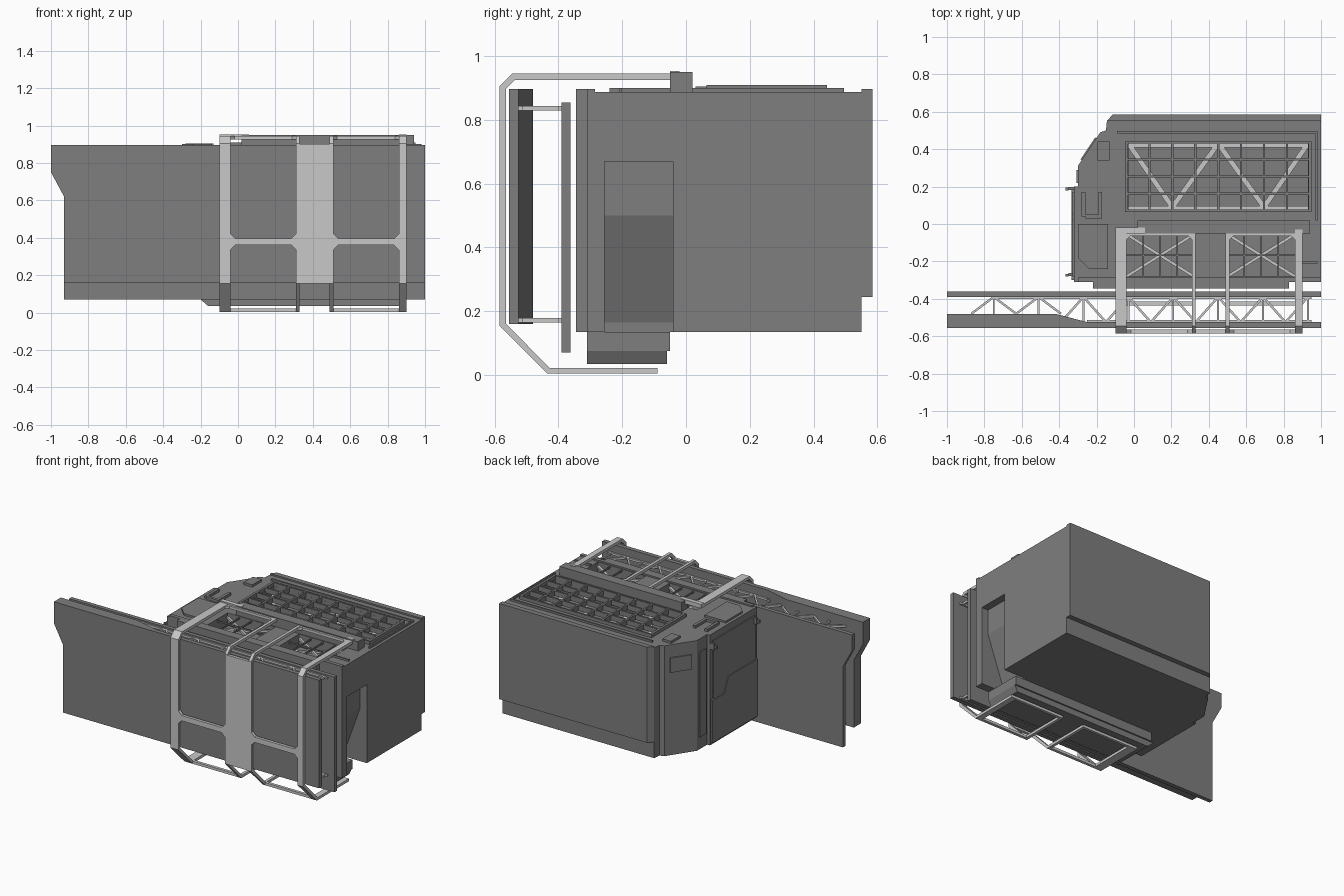
import bpy, bmesh
from mathutils import Vector

cube = bpy.data.objects.get("Cube")
if cube:
    bpy.data.objects.remove(cube)


def material(name, v):
    m = bpy.data.materials.new(name)
    m.use_nodes = True
    m.diffuse_color = (v, v, v, 1)
    m.node_tree.nodes["Principled BSDF"].inputs["Base Color"].default_value = (v, v, v, 1)
    return m


DARK = material("dark grey", 0.21)
LIGHT = material("light grey", 0.58)


def prism(name, pts, axis, lo, hi, mat=DARK):
    """Extrude a 2D outline along an axis (outline uses the other two axes in order)."""
    k = "xyz".index(axis)

    def place(p, t):
        c = list(p)
        c.insert(k, t)
        return c
    bm = bmesh.new()
    a = [bm.verts.new(place(p, lo)) for p in pts]
    b = [bm.verts.new(place(p, hi)) for p in pts]
    bm.faces.new(a)
    bm.faces.new(b)
    for i in range(len(pts)):
        j = (i + 1) % len(pts)
        bm.faces.new((a[i], a[j], b[j], b[i]))
    bmesh.ops.recalc_face_normals(bm, faces=bm.faces)
    me = bpy.data.meshes.new(name)
    bm.to_mesh(me)
    bm.free()
    me.materials.append(mat)
    ob = bpy.data.objects.new(name, me)
    bpy.context.collection.objects.link(ob)
    return ob


def box(name, x, y, z, mat=DARK):
    pts = [(x[0], y[0]), (x[1], y[0]), (x[1], y[1]), (x[0], y[1])]
    return prism(name, pts, "z", z[0], z[1], mat)


def strut(name, p, q, w, z, mat=LIGHT):
    """Flat horizontal bar between two points."""
    p, q = Vector(p), Vector(q)
    n = (q - p).orthogonal().normalized() * w / 2
    return prism(name, [p + n, q + n, q - n, p - n], "z", z[0], z[1], mat)


def cut(ob, cutter):
    cutter.hide_render = True
    cutter.hide_set(True)
    m = ob.modifiers.new("cut", "BOOLEAN")
    m.operation = "DIFFERENCE"
    m.solver = "EXACT"
    m.object = cutter


# Main housing with a stepped back and a chamfered cab end
outline = [(1, -.31), (1, .585), (-.115, .585), (-.145, .55), (-.15, .5), (-.18, .49),
           (-.3, .31), (-.3, .2), (-.32, .2), (-.32, -.31)]
body = prism("housing", outline, "z", .135, .887)
cut(body, box("back_step_cutter", (-1, 1.2), (.55, .7), (.1, .245)))
alcove = [(1.1, .1), (.83, .1), (.83, .165), (.95, .5), (.95, .67), (1.1, .67)]
cut(body, prism("side_alcove_cutter", alcove, "y", -.255, -.04))
cut(body, box("grille_pit_cutter", (-.03, .93), (.075, .43), (.8, 1)))
for i, x in enumerate(((-.04, .32), (.5, .86))):
    cut(body, box(f"hatch_pit_cutter_{i}", x, (-.28, -.055), (.8, 1)))

box("front_wall", (-.22, .83), (-.345, -.31), (.135, .897))
box("front_rim", (-.3, 1), (-.31, -.285), (.88, .897))
prism("back_rim", [(1, .55), (1, .585), (-.115, .585), (-.145, .55)], "z", .88, .897)
box("back_rail", (-.09, .98), (.484, .496), (.88, .9))
box("right_rail", (.97, .98), (.02, .49), (.88, .9))
box("front_rail", (.86, .98), (-.21, -.2), (.88, .9))
box("top_beam", (.02, .94), (-.05, .02), (.88, .95))
box("belly_box", (-.18, .9), (-.31, -.05), (.075, .135))
prism("belly_tray", [(-.2, .07), (-.16, .035), (.88, .035), (.9, .075), (-.2, .075)], "y", -.31, -.06)

# Cab details: door, skirt, window, grab slot, hinges and roof pieces
box("cab_door", (-.328, -.32), (-.28, .17), (.42, .84))
prism("cab_skirt", [(-.3, .15), (.19, .15), (.19, .44), (.06, .44), (.02, .54), (-.3, .54)],
      "x", -.334, -.32)
box("cab_slot", (-.307, -.3), (.22, .29), (.22, .8))
across, out = Vector((-.12, -.18)).normalized(), Vector((-.18, .12)).normalized()
mid = Vector((-.24, .4))
corners = [mid + across * s + out * t for s, t in ((-.07, 0), (.07, 0), (.07, .008), (-.07, .008))]
prism("cab_window", corners, "z", .7, .8)
for i, y in enumerate((.19, -.27)):
    box(f"cab_hinge_{i}", (-.35, -.31), (y - .008, y + .008), (.79, .83))
    box(f"cab_knob_{i}", (-.365, -.35), (y - .012, y + .004), (.8, .82))
prism("cab_hatch", [(-.3, 0), (-.14, 0), (-.14, -.24), (-.24, -.24), (-.3, -.18)], "z", .88, .9)
box("cab_vent", (-.195, -.13), (.34, .44), (.88, .903))
for i, (x, y) in enumerate((((-.19, -.17), (.04, .17)), ((-.26, -.17), (.03, .05)),
                            ((-.28, -.26), (.04, .17)))):
    box(f"cab_bracket_{i}", x, y, (.88, .905))

# Large grille with light bracing beneath it
for i in range(9):
    x = -.04 + i * .1225
    w = .008 if i in (0, 8) else .006
    box(f"grille_bar_{i}", (x - w, x + w), (.065, .44), (.875, .91))
for i in range(5):
    y = .071 + i * .0913
    box(f"grille_row_{i}", (-.045, .945), (y - .006, y + .006), (.875, .91))
brace = [(-.03, .43), (.205, .09), (.45, .43), (.695, .09), (.93, .43)]
for i in range(4):
    strut(f"grille_brace_{i}", brace[i], brace[i + 1], .028, (.83, .85))
for i, y in enumerate((.085, .42)):
    box(f"grille_chord_{i}", (-.03, .93), (y - .011, y + .011), (.83, .85), LIGHT)

# Two square hatches with crossed lattices
for i, x in enumerate((-.04, .5)):
    a, b, c, d = x, x + .36, -.28, -.055
    m, n = (a + b) / 2, (c + d) / 2
    strut(f"lattice_diagonal_a_{i}", (a, c), (b, d), .016, (.85, .865))
    strut(f"lattice_diagonal_b_{i}", (a, d), (b, c), .016, (.85, .865))
    strut(f"lattice_mid_x_{i}", (a, n), (b, n), .008, (.87, .88), DARK)
    for j in (-.09, 0, .09):
        strut(f"lattice_mid_y_{i}_{j}", (m + j, c), (m + j, d), .008, (.87, .88), DARK)


# Outer and inner slabs with a notched free end
def notched(x1, z0, z1):
    return [(-1, z1), (-1, .75), (-.93, .62), (-.93, z0), (x1, z0), (x1, z1)]


prism("outer_slab", notched(1, .16, .897), "y", -.555, -.525)
prism("outer_slab_thick_end", notched(-.42, .16, .897), "y", -.525, -.48)
prism("outer_slab_taper", [(-.42, -.48), (-.25, -.525), (-.42, -.525)], "z", .16, .897)
prism("inner_slab", notched(1, .07, .855), "y", -.39, -.362)

# Zigzag trusses joining the slabs
for z in (.165, .83):
    for i in range(15):
        x = -.87 + i * .12
        near = -.48 if x < -.4 else -.525
        ends = ((x, -.39), (x + .12, near)) if i % 2 else ((x, near), (x + .12, -.39))
        strut(f"truss_web_{z}_{i}", *ends, .012, (z, z + .014))
        if i % 2 == 0:
            strut(f"truss_post_{z}_{i}", (x + .12, -.39), (x + .12, near), .01, (z, z + .014))
    box(f"truss_back_chord_{z}", (-.75, .95), (-.4, -.389), (z, z + .014), LIGHT)
    box(f"truss_front_chord_{z}", (-.25, .95), (-.526, -.513), (z, z + .014), LIGHT)

# Light bent frame wrapped around the front
hoop = [(-.05, .945), (-.545, .945), (-.585, .905), (-.585, .155), (-.435, .004), (-.09, .004),
        (-.09, .022), (-.428, .022), (-.565, .162), (-.565, .897), (-.537, .925), (-.05, .925)]
for i, (a, b) in enumerate(((-.1, -.04), (.31, .33), (.49, .51), (.86, .9))):
    prism(f"frame_hoop_{i}", hoop, "x", a, b, LIGHT)
box("frame_centre_plate", (.33, .49), (-.585, -.565), (.155, .9), LIGHT)
box("frame_top_hook", (-.1, .06), (-.05, -.02), (.925, .953), LIGHT)
box("frame_end_hook", (.86, .9), (-.05, -.03), (.925, .953), LIGHT)


def flared(a, b, c, h, f):
    """Crossbar outline with gusseted ends."""
    return [(a, c - h - f), (a + f, c - h), (b - f, c - h), (b, c - h - f),
            (b, c + h + f), (b - f, c + h), (a + f, c + h), (a, c + h + f)]


for i, (a, b) in enumerate(((-.04, .31), (.51, .86))):
    prism(f"frame_crossbar_{i}", flared(a, b, .378, .018, .025), "y", -.585, -.565, LIGHT)
    prism(f"frame_top_bar_{i}", flared(a, b, -.056, .008, .02), "z", .925, .943, LIGHT)
    box(f"frame_foot_bar_{i}", (a, b), (-.108, -.09), (.004, .022), LIGHT)
    box(f"frame_low_bar_{i}", (a, b), (-.435, -.415), (.004, .022), LIGHT)
